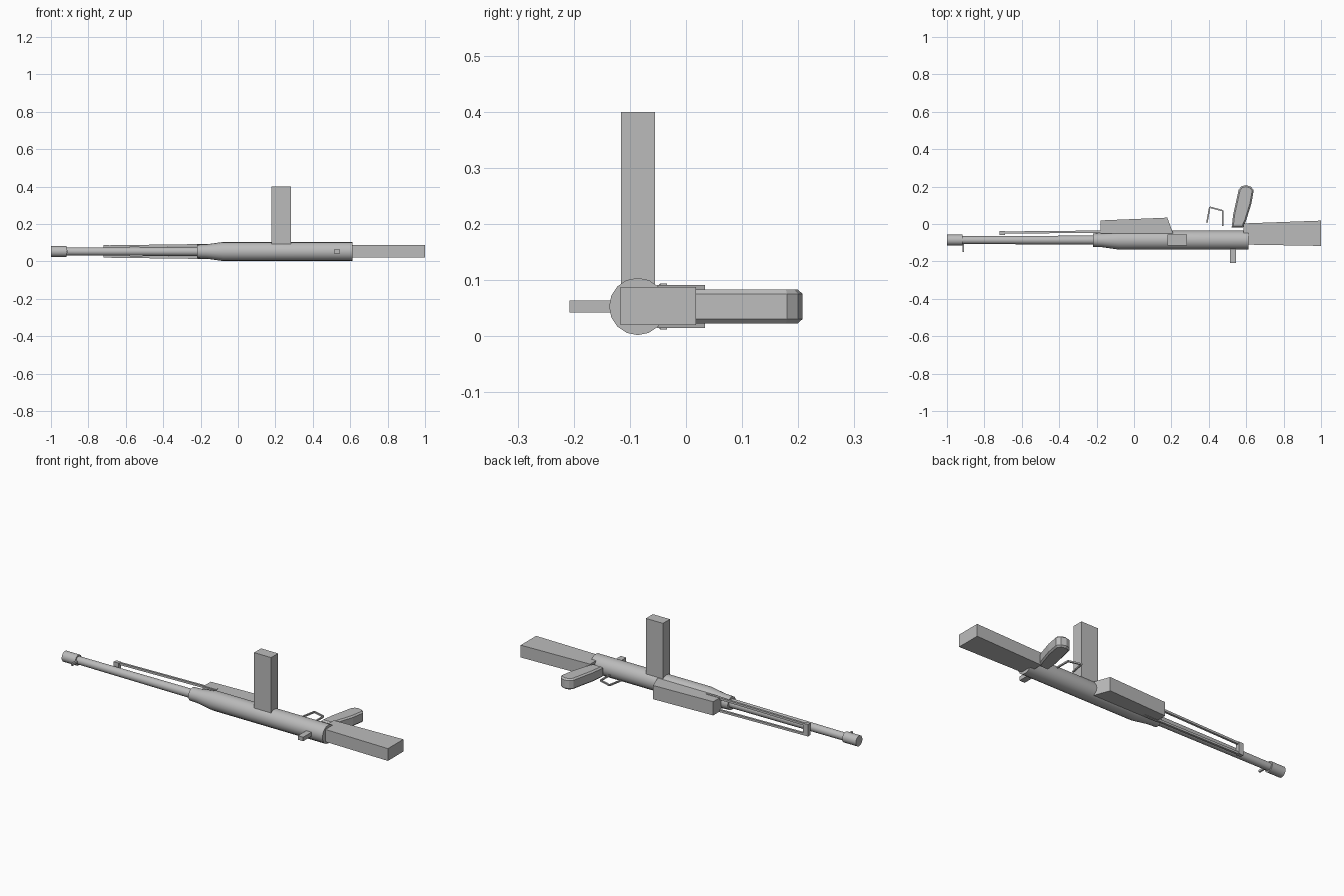
import bpy, bmesh, math
from mathutils import Vector

cube = bpy.data.objects.get("Cube")
if cube:
    bpy.data.objects.remove(cube)

AXIS_Y, AXIS_Z = -0.086, 0.053

steel = bpy.data.materials.new("plain grey")
steel.use_nodes = True
GREY = (0.5, 0.5, 0.5, 1)
steel.diffuse_color = GREY
steel.node_tree.nodes["Principled BSDF"].inputs["Base Color"].default_value = GREY


def finish(name, bm, smooth=False):
    bmesh.ops.remove_doubles(bm, verts=bm.verts, dist=1e-5)
    bmesh.ops.recalc_face_normals(bm, faces=bm.faces)
    mesh = bpy.data.meshes.new(name)
    bm.to_mesh(mesh)
    bm.free()
    mesh.materials.append(steel)
    obj = bpy.data.objects.new(name, mesh)
    bpy.context.collection.objects.link(obj)
    if smooth:
        bpy.ops.object.select_all(action='DESELECT')
        obj.select_set(True)
        bpy.context.view_layer.objects.active = obj
        bpy.ops.object.shade_smooth_by_angle(angle=math.radians(35))
    return obj


def lathe(name, profile, sides=16):
    """Closed turned part along x from (x, radius) pairs."""
    bm = bmesh.new()
    rings = []
    for x, r in profile:
        angles = [2 * math.pi * i / sides for i in range(sides)]
        rings.append([bm.verts.new((x, AXIS_Y + r * math.cos(a), AXIS_Z + r * math.sin(a)))
                      for a in angles])
    for a, b in zip(rings, rings[1:]):
        for i in range(sides):
            j = (i + 1) % sides
            bm.faces.new((a[i], a[j], b[j], b[i]))
    bm.faces.new(rings[0])
    bm.faces.new(rings[-1])
    return finish(name, bm, True)


def slab(name, outline, z0, z1):
    """Upright prism over an outline in the xy plane."""
    bm = bmesh.new()
    face = bm.faces.new([bm.verts.new((x, y, z0)) for x, y in outline])
    ext = bmesh.ops.extrude_face_region(bm, geom=[face])
    verts = [v for v in ext["geom"] if isinstance(v, bmesh.types.BMVert)]
    bmesh.ops.translate(bm, verts=verts, vec=(0, 0, z1 - z0))
    return finish(name, bm)


def box(name, x0, x1, y0, y1, z0, z1):
    return slab(name, [(x0, y0), (x1, y0), (x1, y1), (x0, y1)], z0, z1)


def bar(name, start, end, width):
    """Square bar between two points."""
    start, end = Vector(start), Vector(end)
    bm = bmesh.new()
    bmesh.ops.create_cube(bm, size=1)
    bmesh.ops.scale(bm, vec=(width, width, (end - start).length), verts=bm.verts)
    turn = (end - start).to_track_quat('Z', 'Y').to_matrix()
    bmesh.ops.rotate(bm, matrix=turn, verts=bm.verts)
    bmesh.ops.translate(bm, vec=(start + end) / 2, verts=bm.verts)
    return finish(name, bm)


# Turned parts
lathe("receiver", [(-0.22, 0.036), (-0.17, 0.038), (-0.08, 0.051), (0.613, 0.051)])
lathe("barrel", [(-0.95, 0.021), (-0.2, 0.024)])
lathe("muzzle", [(-1.0, 0.029), (-0.917, 0.029)])

# Furniture
slab("stock", [(0.585, -0.11), (1.0, -0.117), (1.0, 0.018), (0.585, 0.003)], 0.02, 0.088)
slab("handguard", [(-0.18, -0.052), (0.21, -0.052), (0.178, 0.034), (-0.18, 0.019)],
     0.015, 0.091)
box("magazine", 0.18, 0.284, -0.116, -0.055, 0.07, 0.4)

# Grip with chamfered rim
grip = slab("grip", [(0.522, -0.02), (0.53, 0.05), (0.56, 0.185), (0.575, 0.202),
                     (0.598, 0.208), (0.625, 0.2), (0.64, 0.18), (0.628, 0.11),
                     (0.6, 0.02), (0.582, -0.02)], 0.023, 0.083)
bm = bmesh.new()
bm.from_mesh(grip.data)
rim = [e for e in bm.edges if abs(e.verts[0].co.z - e.verts[1].co.z) < 1e-4]
bmesh.ops.bevel(bm, geom=rim, offset=0.008, segments=1, affect='EDGES')
bm.to_mesh(grip.data)
bm.free()

# Sights
box("rear_sight", 0.512, 0.545, -0.208, -0.125, 0.042, 0.064)
box("front_sight", -0.917, -0.908, -0.15, -0.1, 0.047, 0.059)

# Folded support legs and their foot bracket
for side, label in ((1, "upper"), (-1, "lower")):
    bar(label + "_support_leg", (-0.71, -0.046, AXIS_Z + side * 0.027),
        (-0.1, -0.04, AXIS_Z + side * 0.035), 0.012)
box("foot_bracket", -0.72, -0.69, -0.059, -0.038, 0.021, 0.087)

# Trigger guard loop
path = [(0.39, 0.008), (0.405, 0.09), (0.474, 0.071), (0.474, -0.01)]
for i, (a, b) in enumerate(zip(path, path[1:])):
    bar("trigger_guard_%d" % (i + 1), (*a, AXIS_Z), (*b, AXIS_Z), 0.008)
